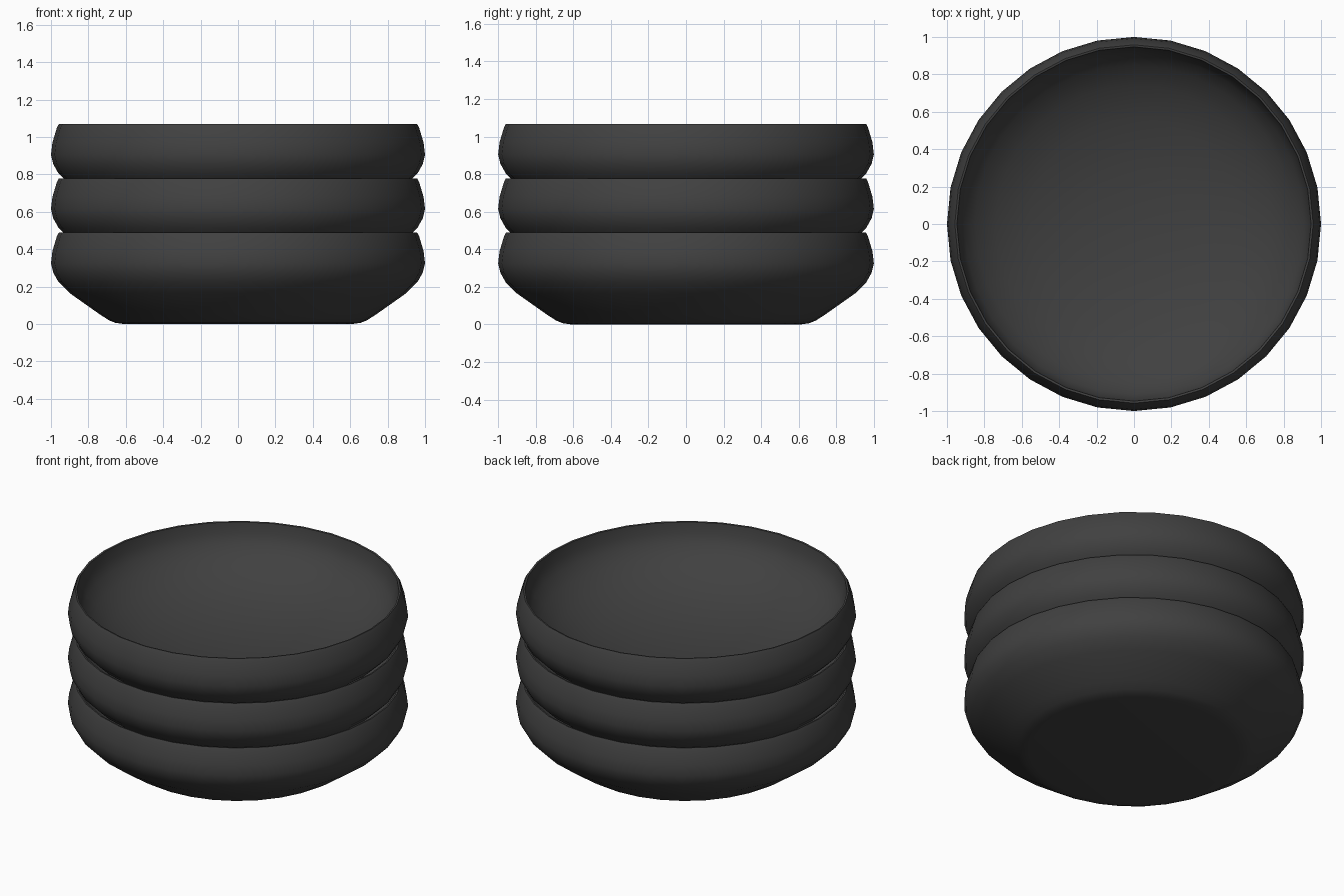
import bpy, bmesh
from math import cos, sin, tau, radians

cube = bpy.data.objects.get("Cube")
if cube:
    bpy.data.objects.remove(cube, do_unlink=True)

SIDES = 32
SPACING = 0.29
BOWLS = 3

# One dark grey glaze for every bowl
glaze = bpy.data.materials.new("dark grey glaze")
glaze.use_nodes = True
colour = (0.052, 0.052, 0.052, 1)
glaze.diffuse_color = colour
bsdf = glaze.node_tree.nodes["Principled BSDF"]
bsdf.inputs["Base Color"].default_value = colour
bsdf.inputs["Roughness"].default_value = 0.6

# Bowl section (radius, height): foot, flared side, tucked-in rim, then the dished inside
OUTSIDE = [(0.61, 0), (0.655, 0.006), (0.69, 0.02), (0.74, 0.052), (0.9, 0.165),
           (0.96, 0.225), (0.988, 0.275), (1.0, 0.325), (0.992, 0.39),
           (0.968, 0.47), (0.958, 0.488)]
INSIDE = [(0.947, 0.486), (0.938, 0.42), (0.91, 0.36), (0.85, 0.295),
          (0.74, 0.22), (0.56, 0.15), (0.3, 0.1)]


def make_bowl(name, base):
    """Spin the section around z and close both poles."""
    bm = bmesh.new()
    rings = [[bm.verts.new((r * cos(tau * i / SIDES), r * sin(tau * i / SIDES), z))
              for i in range(SIDES)] for r, z in OUTSIDE + INSIDE]
    for low, high in zip(rings, rings[1:]):
        for i in range(SIDES):
            j = (i + 1) % SIDES
            bm.faces.new((low[i], low[j], high[j], high[i]))
    bm.faces.new(rings[0][::-1])
    centre = bm.verts.new((0, 0, 0.085))
    for i in range(SIDES):
        bm.faces.new((rings[-1][i], rings[-1][(i + 1) % SIDES], centre))
    bmesh.ops.recalc_face_normals(bm, faces=bm.faces)

    mesh = bpy.data.meshes.new(name)
    bm.to_mesh(mesh)
    bm.free()
    mesh.materials.append(glaze)
    bowl = bpy.data.objects.new(name, mesh)
    bowl.location.z = base
    bpy.context.collection.objects.link(bowl)
    return bowl


# Stack of nested bowls
bpy.ops.object.select_all(action="DESELECT")
for n, level in enumerate(("bottom", "middle", "top")[:BOWLS]):
    bowl = make_bowl(f"{level}_bowl", n * SPACING)
    bowl.select_set(True)
    bpy.context.view_layer.objects.active = bowl
bpy.ops.object.shade_smooth_by_angle(angle=radians(40))
